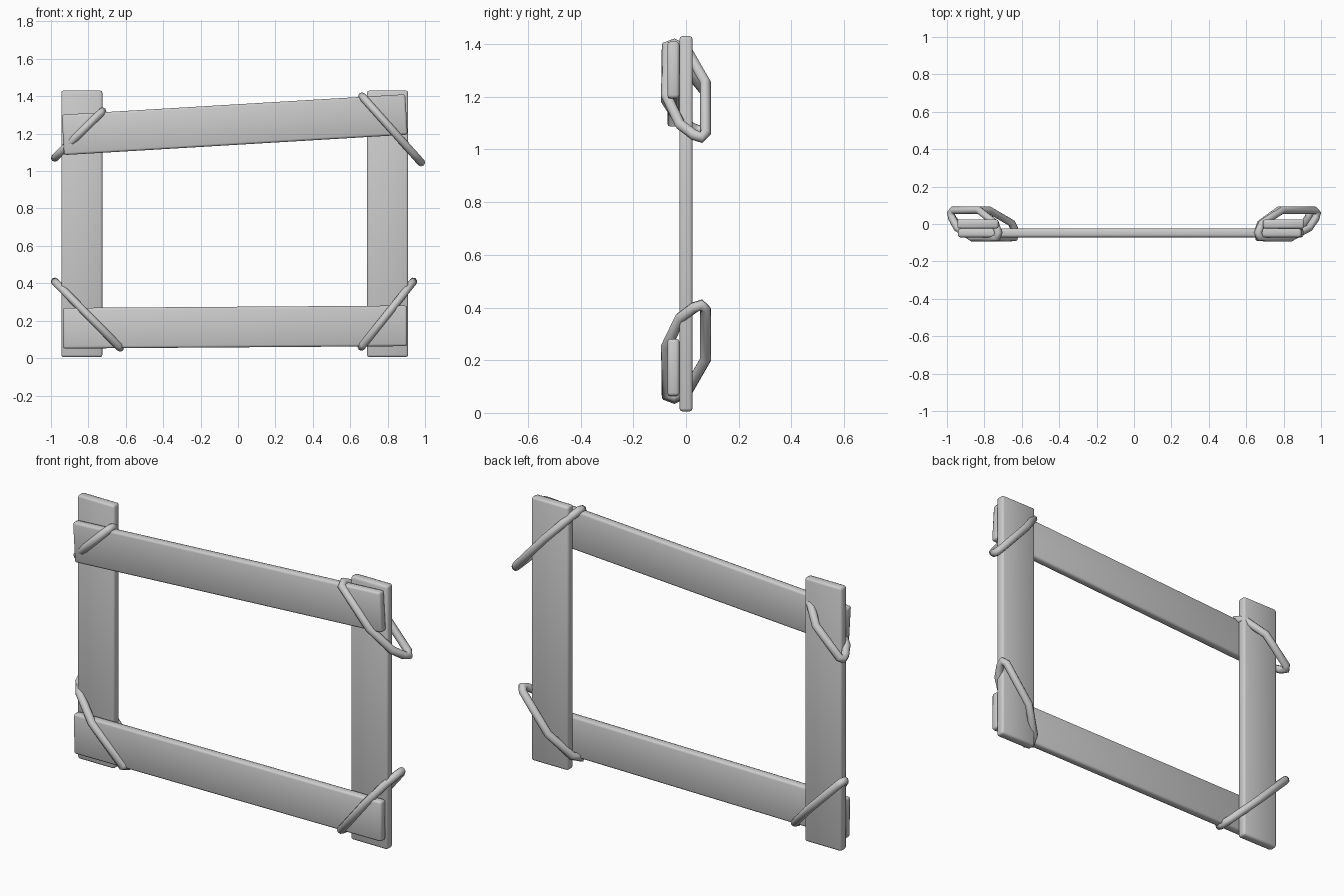
import bpy
from math import radians

if "Cube" in bpy.data.objects:
    bpy.data.objects.remove(bpy.data.objects["Cube"])


def plank(name, center, size, tilt=0.0):
    """Flat timber with small chamfers, tilted in the frame's plane."""
    bpy.ops.mesh.primitive_cube_add(size=1, location=center)
    ob = bpy.context.object
    ob.name = name
    ob.scale = size
    bpy.ops.object.transform_apply(location=False, rotation=False, scale=True)
    ob.rotation_euler[1] = radians(-tilt)
    bev = ob.modifiers.new("Chamfer", 'BEVEL')
    bev.width = 0.012
    bev.segments = 2
    bpy.ops.object.shade_smooth()
    return ob


# Loop section: fraction from inner to outer end, and depth y
LOOP = [(0.03, -0.074), (0.55, -0.074), (0.86, -0.022), (0.97, 0.03),
        (1.0, 0.058), (0.95, 0.074), (0.41, 0.074), (0.07, 0.005), (0.0, -0.045)]


def rope(name, inner, outer):
    """Closed rope loop lashed diagonally round a corner."""
    cu = bpy.data.curves.new(name, 'CURVE')
    cu.dimensions = '3D'
    cu.bevel_depth = 0.021
    cu.bevel_resolution = 2
    sp = cu.splines.new('POLY')
    sp.points.add(len(LOOP) - 1)
    for p, (t, y) in zip(sp.points, LOOP):
        p.co = (inner[0] + t * (outer[0] - inner[0]), y,
                inner[1] + t * (outer[1] - inner[1]), 1)
    sp.use_cyclic_u = True
    ob = bpy.data.objects.new(name, cu)
    bpy.context.collection.objects.link(ob)
    bpy.ops.object.select_all(action='DESELECT')
    ob.select_set(True)
    bpy.context.view_layer.objects.active = ob
    bpy.ops.object.convert(target='MESH')
    bpy.ops.object.shade_smooth()


# Upright posts
plank("left_post", (-0.835, 0, 0.718), (0.22, 0.05, 1.425))
plank("right_post", (0.80, 0, 0.718), (0.22, 0.05, 1.425))

# Cross boards on the front of the posts
plank("top_board", (-0.018, -0.048, 1.248), (1.84, 0.046, 0.216), 3.4)
plank("bottom_board", (-0.016, -0.048, 0.166), (1.84, 0.046, 0.217), 0.4)

# Corner lashings
rope("top_left_rope", (-0.725, 1.32), (-0.98, 1.07))
rope("top_right_rope", (0.663, 1.40), (0.98, 1.045))
rope("bottom_left_rope", (-0.63, 0.055), (-0.98, 0.41))
rope("bottom_right_rope", (0.66, 0.06), (0.938, 0.41))
